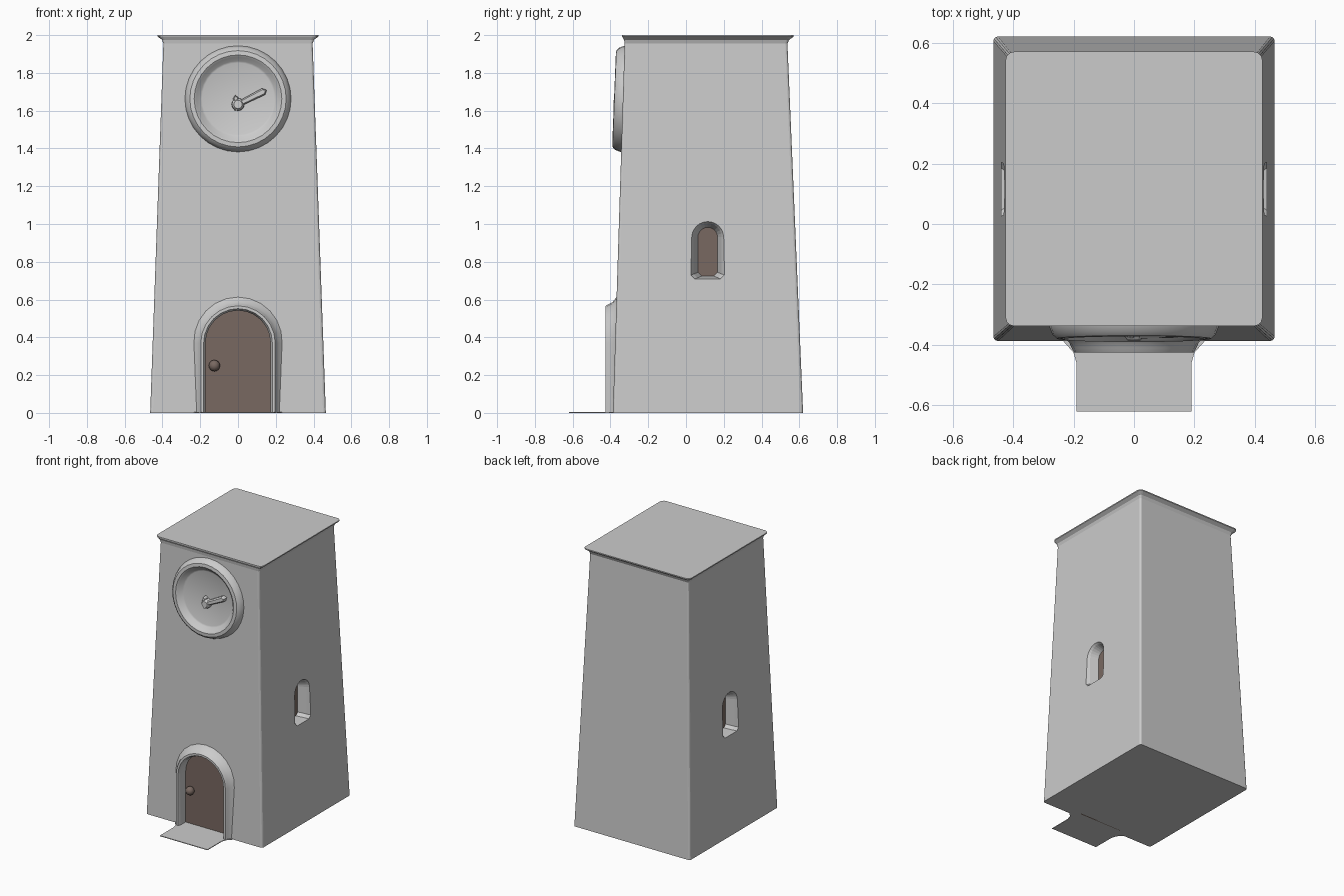
import bpy, bmesh
from math import sin, cos, pi
from mathutils import Vector

if "Cube" in bpy.data.objects:
    bpy.data.objects.remove(bpy.data.objects["Cube"])

brown = bpy.data.materials.new("dark_brown")
brown.diffuse_color = (0.19, 0.14, 0.12, 1)
brown.use_nodes = True
brown.node_tree.nodes["Principled BSDF"].inputs["Base Color"].default_value = brown.diffuse_color


def loft(name, rings, closed=True, caps=True, mat=None):
    """Skin a list of equal-length point rings."""
    bm = bmesh.new()
    vs = [[bm.verts.new(p) for p in ring] for ring in rings]
    n = len(rings[0])
    for a, b in zip(vs, vs[1:]):
        for i in range(n if closed else n - 1):
            j = (i + 1) % n
            bm.faces.new((a[i], a[j], b[j], b[i]))
    if caps:
        bm.faces.new(vs[0])
        bm.faces.new(vs[-1])
    bmesh.ops.recalc_face_normals(bm, faces=bm.faces)
    me = bpy.data.meshes.new(name)
    bm.to_mesh(me)
    bm.free()
    ob = bpy.data.objects.new(name, me)
    bpy.context.collection.objects.link(ob)
    if mat:
        me.materials.append(mat)
    return ob


def rounded_rect(hx, y0, y1, z, r):
    pts = []
    for k, (cx, cy) in enumerate([(hx - r, y1 - r), (r - hx, y1 - r),
                                  (r - hx, y0 + r), (hx - r, y0 + r)]):
        for i in range(4):
            a = k * pi / 2 + i * pi / 6
            pts.append((cx + r * cos(a), cy + r * sin(a), z))
    return pts


def arch(w, z0, spring, foot=0.0, n=12):
    """Arch outline as (u, z) pairs; foot chamfers the bottom corners."""
    pts = [(w * cos(pi * i / n), spring + w * sin(pi * i / n)) for i in range(n + 1)]
    if foot:
        return [(w - foot, z0), (w, z0 + foot)] + pts + [(-w, z0 + foot), (foot - w, z0)]
    return [(w, z0)] + pts + [(-w, z0)]


def front_arch(w, y, z0=0.0):
    return [(u, y, z) for u, z in arch(w, z0, 0.37)]


def side_arch(s, x, w):
    return [(s * x, 0.115 + u, z) for u, z in arch(w, 0.86 - w * 0.4 - 0.115, 0.93, 0.02)]


def carve(ob, cutter):
    cutter.hide_render = True
    m = ob.modifiers.new("carve", 'BOOLEAN')
    m.operation, m.object, m.solver = 'DIFFERENCE', cutter, 'EXACT'
    bpy.context.view_layer.objects.active = ob
    bpy.ops.object.modifier_apply(modifier=m.name)
    bpy.data.objects.remove(cutter)


# tapered tower body with thin flared roof lip
tower = loft("tower_body", [
    rounded_rect(0.465, -0.387, 0.62, 0, 0.015),
    rounded_rect(0.395, -0.325, 0.537, 1.955, 0.012),
    rounded_rect(0.402, -0.328, 0.546, 1.975, 0.015),
    rounded_rect(0.425, -0.338, 0.57, 1.992, 0.03),
    rounded_rect(0.425, -0.338, 0.57, 2.0, 0.03)])

# door recess and side window recesses
carve(tower, loft("door_cutter", [front_arch(0.172, -0.5, -0.05), front_arch(0.172, -0.345, -0.05)]))
for s, side in ((1, "right"), (-1, "left")):
    carve(tower, loft("window_cutter", [side_arch(s, 0.5, 0.098), side_arch(s, 0.437, 0.088),
                                        side_arch(s, 0.415, 0.074), side_arch(s, 0.355, 0.052)]))
    loft(side + "_window_pane", [side_arch(s, 0.35, 0.052), side_arch(s, 0.36, 0.052)], mat=brown)

# door panel
loft("door", [front_arch(0.172, -0.34), front_arch(0.172, -0.352)], mat=brown)

# rounded stone frame around the door, blending into the wall
loft("door_frame", [front_arch(w, y) for w, y in (
    (0.172, -0.345), (0.172, -0.408), (0.182, -0.425), (0.197, -0.425),
    (0.206, -0.41), (0.215, -0.39), (0.245, -0.366))], closed=False, caps=False)

# door knob
bpy.ops.mesh.primitive_uv_sphere_add(segments=12, ring_count=8, radius=0.03, location=(-0.125, -0.37, 0.25))
knob = bpy.context.object
knob.name = "door_knob"
knob.data.materials.append(brown)

# thin path slab, flaring where it meets the wall
half = [(0.19, -0.62), (0.19, -0.46), (0.2, -0.425), (0.235, -0.386), (0.235, -0.35)]
outline = half + [(-x, y) for x, y in reversed(half)]
loft("path", [[(x, y, z) for x, y in outline] for z in (0, 0.005)])


# clock: positions given in the plane of the dial, h = height off the wall
def dial(x, z, h):
    return Vector((x, -0.335 - h + 0.04 * z, 1.663 + z))


def disc(name, profile, cx=0, cz=0, n=32):
    return loft(name, [[dial(cx + r * cos(2 * pi * i / n), cz + r * sin(2 * pi * i / n), h)
                        for i in range(n)] for r, h in profile])


clock = disc("clock_dial", [(0.285, -0.02), (0.28, 0.005), (0.27, 0.03), (0.255, 0.044), (0.232, 0.046),
                            (0.22, 0.038), (0.2, 0.014), (0.19, 0.01)])
disc("hand_hub", [(0.035, 0), (0.032, 0.035), (0.022, 0.048)], 0, -0.03, 12)


def hand(name, a, b, wa, wb):
    a, b = Vector(a), Vector(b)
    d = (b - a).normalized()
    n = Vector((-d.y, d.x))
    def ring(k, h):
        return [dial(*p, h) for p in (a + n * wa * k, a - n * wa * k, b - n * wb * k,
                                      b + d * wb * k, b + n * wb * k)]
    loft(name, [ring(1, 0), ring(1, 0.03), ring(0.6, 0.042)])


hand("long_hand", (0, -0.03), (0.135, 0.038), 0.014, 0.019)
hand("short_hand", (0.0, -0.06), (-0.012, 0.005), 0.018, 0.014)

# smooth the rounded parts, keeping crisp edges
bpy.ops.object.select_all(action='DESELECT')
for name in ("clock_dial", "door_frame", "door_knob"):
    ob = bpy.data.objects[name]
    ob.select_set(True)
    bpy.context.view_layer.objects.active = ob
bpy.ops.object.shade_smooth_by_angle(angle=0.6)
